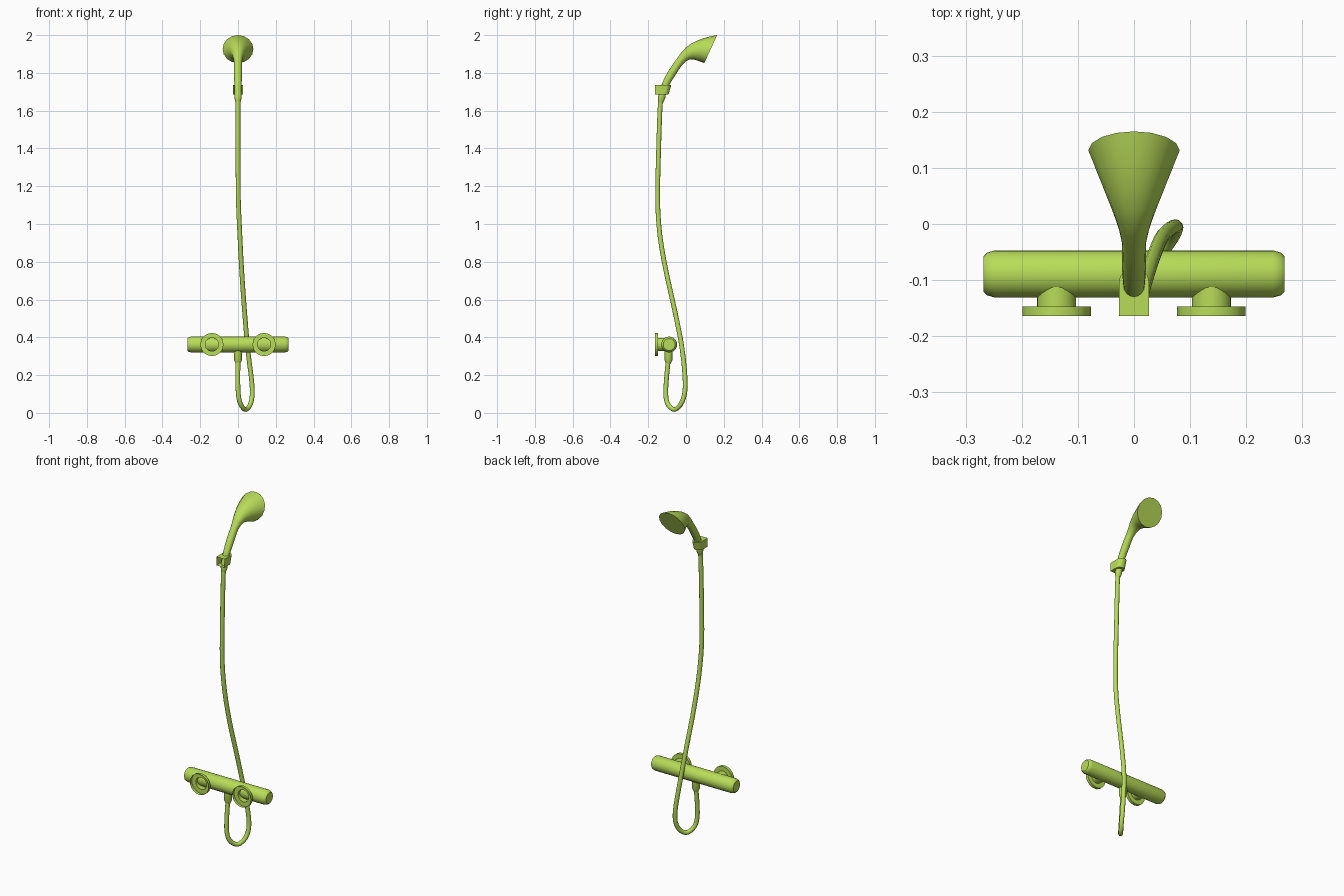
import bpy, bmesh, math
from mathutils import Vector

if "Cube" in bpy.data.objects:
    bpy.data.objects.remove(bpy.data.objects["Cube"])

mat = bpy.data.materials.new("green")
mat.diffuse_color = (0.48, 0.72, 0.1, 1)
mat.use_nodes = True
mat.node_tree.nodes["Principled BSDF"].inputs["Base Color"].default_value = mat.diffuse_color


def finish(name, bm, angle=40, recalc=True):
    if recalc:
        bmesh.ops.recalc_face_normals(bm, faces=bm.faces)
    me = bpy.data.meshes.new(name)
    bm.to_mesh(me)
    bm.free()
    me.materials.append(mat)
    ob = bpy.data.objects.new(name, me)
    bpy.context.collection.objects.link(ob)
    bpy.ops.object.select_all(action='DESELECT')
    ob.select_set(True)
    bpy.context.view_layer.objects.active = ob
    bpy.ops.object.shade_smooth_by_angle(angle=math.radians(angle))
    return ob


def loft(name, rings, sides, caps=True, angle=40):
    """rings: list of (centre, u, v) half-axis vectors."""
    bm = bmesh.new()
    loops = []
    for c, u, v in rings:
        loops.append([bm.verts.new(c + u * math.cos(2 * math.pi * k / sides)
                                   + v * math.sin(2 * math.pi * k / sides)) for k in range(sides)])
    for a, b in zip(loops, loops[1:]):
        for k in range(sides):
            j = (k + 1) % sides
            bm.faces.new((a[k], a[j], b[j], b[k]))
    if caps:
        bm.faces.new(loops[0])
        bm.faces.new(loops[-1])
    return finish(name, bm, angle)


def lathe(name, profile, origin, axis, sides, caps=True):
    """profile: (radius, distance along axis)."""
    axis = Vector(axis)
    u = axis.orthogonal().normalized()
    v = axis.cross(u)
    return loft(name, [(Vector(origin) + axis * d, u * r, v * r) for r, d in profile], sides, caps)


def smooth_path(pts, n):
    """Catmull-Rom samples through points of any dimension."""
    p = [pts[0]] + list(pts) + [pts[-1]]
    out = []
    for i in range(1, len(p) - 2):
        for s in range(n):
            t = s / n
            out.append([0.5 * (2 * b + (c - a) * t + (2 * a - 5 * b + 4 * c - d) * t * t
                               + (3 * b - a - 3 * c + d) * t ** 3)
                        for a, b, c, d in zip(p[i - 1], p[i], p[i + 1], p[i + 2])])
    return out + [list(pts[-1])]


# Valve bar with softened ends
half = [(0.0315, 0.268), (0.038, 0.262), (0.042, 0.248)]
lathe("valve_bar", [(r, -d) for r, d in half] + half[::-1], (0, -0.089, 0.362), (1, 0, 0), 24)

# Wall flanges with necks, open towards the wall
for side, x in (("left", -0.138), ("right", 0.138)):
    lathe("wall_flange_" + side, [(0.061, -0.164), (0.061, -0.147), (0.035, -0.147), (0.035, -0.1)],
          (x, 0, 0.362), (0, 1, 0), 24, caps=False)

# Outlet nut under the bar
lathe("outlet_nut", [(0.013, 0.262), (0.021, 0.28), (0.022, 0.335)], (0, -0.093, 0), (0, 0, 1), 16)

# Hose hanging from the handle and looping back to the outlet
path = [(0, -.133, 1.66), (0, -.138, 1.60), (0, -.145, 1.39), (.002, -.15, 1.13), (.01, -.138, .94),
        (.02, -.105, .747), (.035, -.058, .535), (.052, -.02, .335), (.074, -.004, .15),
        (.07, -.02, .06), (.042, -.06, .018), (.012, -.098, .05), (.0, -.107, .125), (0, -.094, .28)]
pts = [Vector(p) for p in smooth_path(path, 4)]
rings, u = [], Vector((1, 0, 0))
for i, p in enumerate(pts):
    t = (pts[min(i + 1, len(pts) - 1)] - pts[max(i - 1, 0)]).normalized()
    u = (u - t * u.dot(t)).normalized()
    rings.append((p, u * 0.0125, t.cross(u) * 0.0125))
loft("hose", rings, 12, angle=60)

# Hand shower: each station is upper (y, z) and lower (y, z) outline
outline = [(-.146, 1.643, -.121, 1.643), (-.148, 1.672, -.110, 1.667), (-.138, 1.71, -.104, 1.70),
           (-.122, 1.755, -.085, 1.742), (-.093, 1.81, -.055, 1.79), (-.048, 1.876, -.018, 1.845),
           (0, 1.935, .02, 1.871), (.055, 1.969, .055, 1.867), (.112, 1.989, .08, 1.858),
           (.165, 2.0, .097, 1.852)]
rings = []
for y1, z1, y2, z2 in smooth_path(outline, 2):
    a, b = Vector((0, y1, z1)), Vector((0, y2, z2))
    h = (a - b) / 2
    rings.append(((a + b) / 2, h, Vector((h.length, 0, 0))))
loft("hand_shower", rings, 16, angle=50)

# Holder: U-shaped block, open towards the wall
prof = [(-.027, -.164)]
prof += [(-.027 * math.cos(math.pi * k / 8), -.104 + .026 * math.sin(math.pi * k / 8)) for k in range(9)]
prof += [(.027, -.164)]
bm = bmesh.new()
top = [bm.verts.new((x, y, 1.735)) for x, y in prof]
low = [bm.verts.new((x, y - (0.015 if y > -.15 else 0), 1.685)) for x, y in prof]
for k in range(len(prof) - 1):
    bm.faces.new((top[k], top[k + 1], low[k + 1], low[k]))
bm.faces.new(top)
bm.faces.new(low)
finish("shower_holder", bm)
